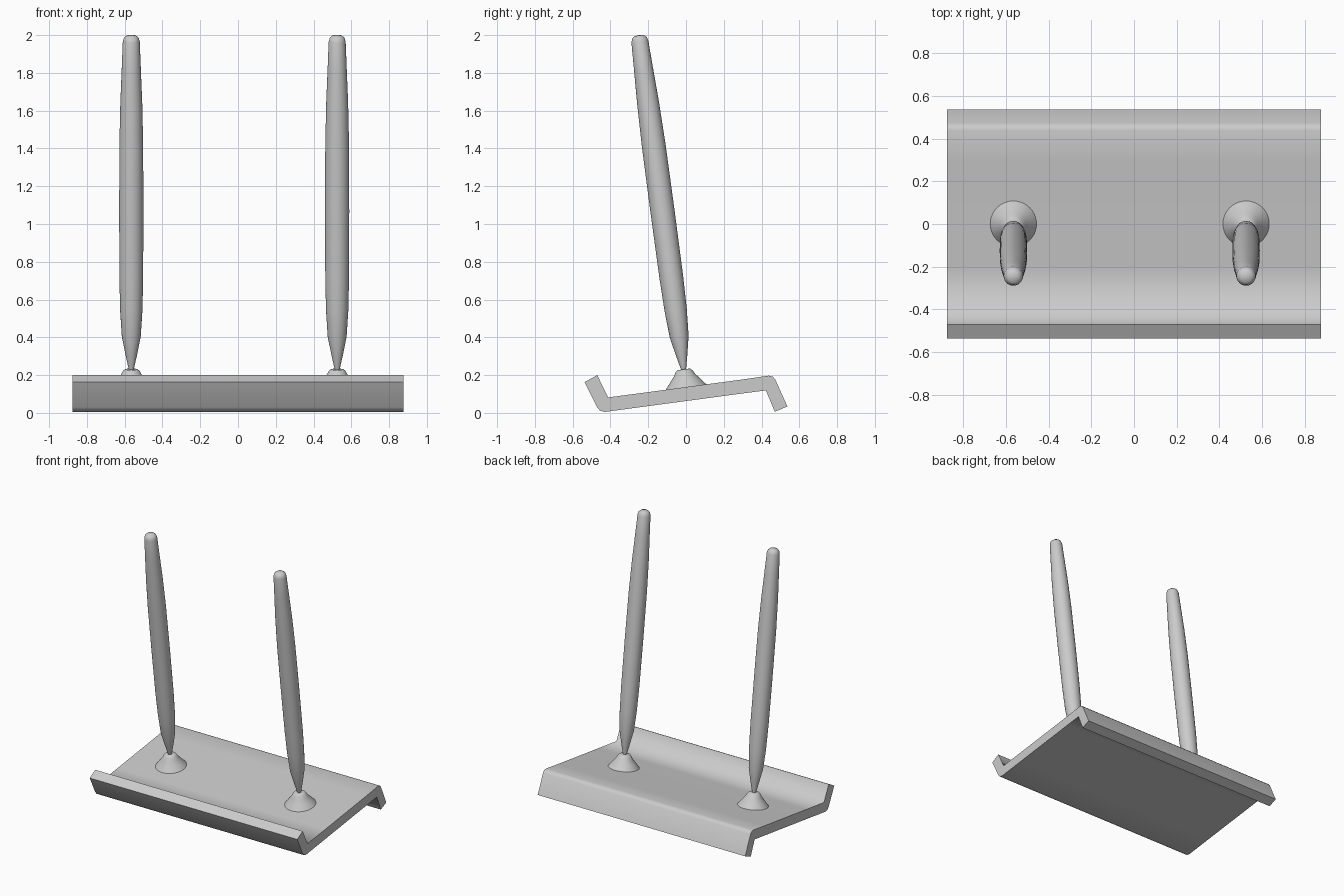
import bpy, bmesh, math
from mathutils import Matrix

old = bpy.data.objects.get("Cube")
if old:
    bpy.data.objects.remove(old, do_unlink=True)

grey = bpy.data.materials.new("plain_grey")
grey.use_nodes = True
colour = (0.6, 0.6, 0.6, 1)
grey.diffuse_color = colour
grey.node_tree.nodes["Principled BSDF"].inputs["Base Color"].default_value = colour

TILT = math.radians(7.6)


def finish(name, bm, angle):
    """Turn a bmesh into a smooth-shaded object with the shared colour."""
    bmesh.ops.recalc_face_normals(bm, faces=bm.faces)
    mesh = bpy.data.meshes.new(name)
    bm.to_mesh(mesh)
    bm.free()
    mesh.materials.append(grey)
    obj = bpy.data.objects.new(name, mesh)
    bpy.context.collection.objects.link(obj)
    bpy.ops.object.select_all(action='DESELECT')
    obj.select_set(True)
    bpy.context.view_layer.objects.active = obj
    bpy.ops.object.shade_smooth_by_angle(angle=math.radians(angle))
    return obj


def lathe(name, profile, x, y, z, angle, steps=40):
    """Spin a (radius, height) profile about an axis square to the tray."""
    bm = bmesh.new()
    verts = [bm.verts.new((r, 0, h)) for r, h in profile]
    edges = [bm.edges.new(pair) for pair in zip(verts, verts[1:])]
    bmesh.ops.spin(bm, geom=verts + edges, cent=(0, 0, 0), axis=(0, 0, 1),
                   angle=math.tau, steps=steps)
    bmesh.ops.remove_doubles(bm, verts=bm.verts, dist=0.0001)
    bm.transform(Matrix.Translation((x, y, z)) @ Matrix.Rotation(TILT, 4, 'X'))
    return finish(name, bm, angle)


# Tilted tray: a folded sheet section drawn as (y, z), extruded along x
section = [(-0.47, 0.2), (-0.537, 0.163), (-0.47, 0.03), (-0.455, 0.012), (-0.43, 0.005),
           (-0.2, 0.036), (0.3, 0.103), (0.423, 0.119), (0.47, 0.006), (0.537, 0.034),
           (0.472, 0.178), (0.459, 0.192), (0.437, 0.197),
           (0.3, 0.177), (-0.2, 0.11), (-0.412, 0.082)]
bm = bmesh.new()
face = bm.faces.new([bm.verts.new((-0.875, y, z)) for y, z in section])
side = bmesh.ops.extrude_face_region(bm, geom=[face])["geom"]
bmesh.ops.translate(bm, vec=(1.75, 0, 0),
                    verts=[v for v in side if isinstance(v, bmesh.types.BMVert)])
finish("tray", bm, 75)

# Pen stands and pens, both square to the tilted tray
stand = [(0, -0.005), (0.11, -0.005), (0.083, 0.028), (0.057, 0.06),
         (0.044, 0.083), (0.034, 0.091), (0, 0.092)]
pen = [(0, 0), (0.012, 0), (0.03, 0.08), (0.05, 0.18), (0.059, 0.32), (0.063, 0.5),
       (0.064, 0.85), (0.063, 1.2), (0.058, 1.43), (0.051, 1.6), (0.045, 1.755),
       (0.039, 1.776), (0.025, 1.788), (0, 1.791)]
for label, x in (("right", -0.565), ("left", 0.525)):
    lathe(label + "_pen_stand", stand, x, 0, 0.14, 50)
    lathe(label + "_pen", pen, x, -0.012, 0.225, 60)
